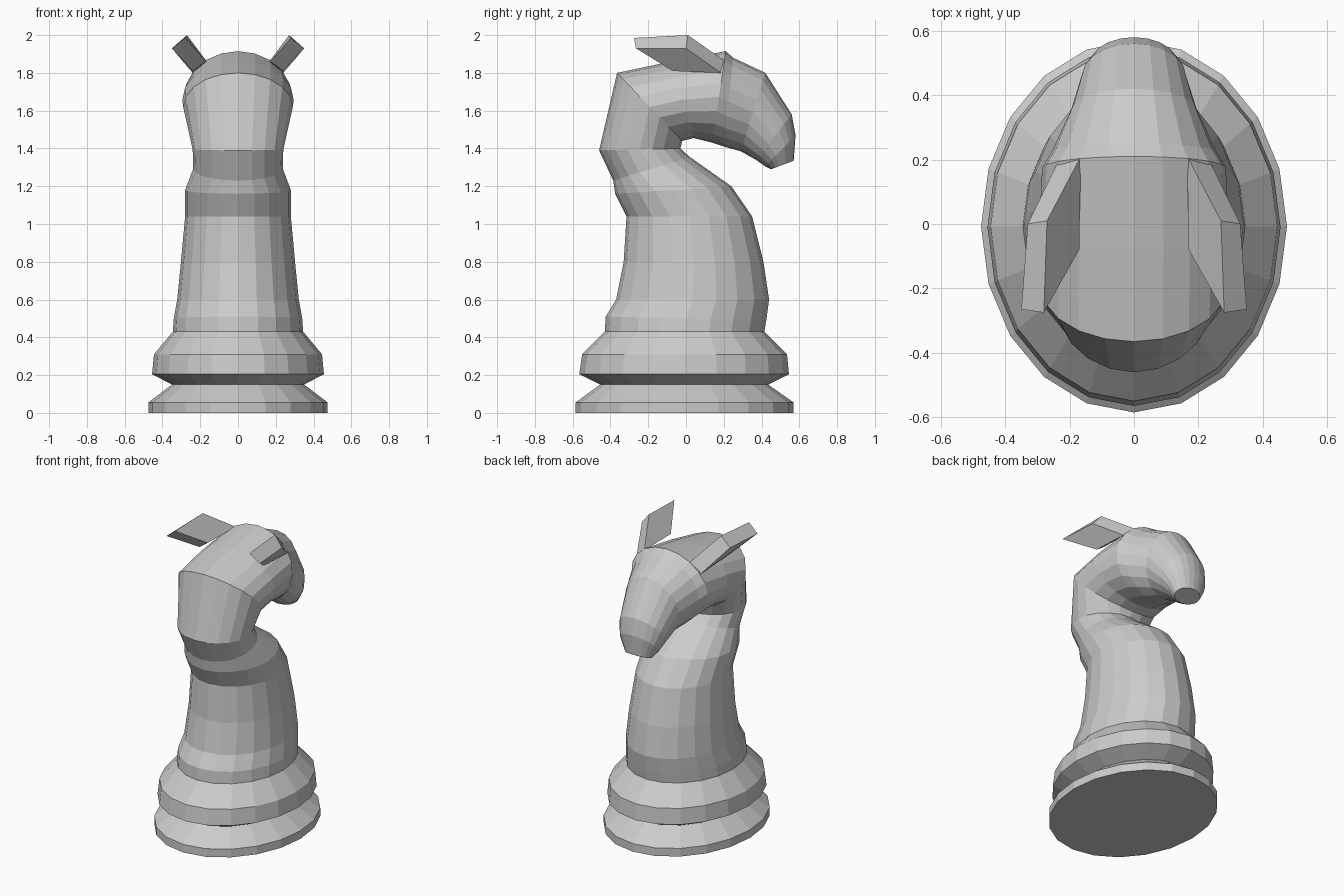
import bpy, bmesh, math
from mathutils import Vector

SIDES = 20


def finish(name, bm):
    bmesh.ops.recalc_face_normals(bm, faces=bm.faces)
    me = bpy.data.meshes.new(name)
    bm.to_mesh(me)
    bm.free()
    ob = bpy.data.objects.new(name, me)
    bpy.context.collection.objects.link(ob)
    return ob


def loft(name, sections):
    """Each section: (y0, z0, y1, z1, half width), an ellipse across that line."""
    bm = bmesh.new()
    rings = []
    for y0, z0, y1, z1, w in sections:
        a, b = Vector((0, y0, z0)), Vector((0, y1, z1))
        mid, half = (a + b) / 2, (a - b) / 2
        ring = []
        for i in range(SIDES):
            t = math.tau * i / SIDES
            ring.append(bm.verts.new(mid + half * math.cos(t) + Vector((w * math.sin(t), 0, 0))))
        rings.append(ring)
    for r, s in zip(rings, rings[1:]):
        for i in range(SIDES):
            j = (i + 1) % SIDES
            bm.faces.new((r[i], r[j], s[j], s[i]))
    bm.faces.new(rings[0])
    bm.faces.new(rings[-1])
    return finish(name, bm)


# oval stepped base
base = [(0.00, -0.585, 0.57, 0.475), (0.055, -0.585, 0.57, 0.475),
        (0.15, -0.455, 0.435, 0.35), (0.205, -0.565, 0.545, 0.455),
        (0.31, -0.55, 0.535, 0.445), (0.43, -0.43, 0.415, 0.345)]
loft("base", [(a, z, b, z, w) for z, a, b, w in base])

# neck sweeping into the head and muzzle
loft("neck_and_head", [
    (-0.43, 0.43, 0.415, 0.43, 0.345),
    (-0.425, 0.51, 0.425, 0.49, 0.34),
    (-0.37, 0.60, 0.44, 0.60, 0.322),
    (-0.33, 0.80, 0.41, 0.80, 0.302),
    (-0.315, 1.04, 0.35, 1.04, 0.28),
    (-0.375, 1.16, 0.24, 1.20, 0.28),
    (-0.385, 1.23, 0.02, 1.355, 0.237),
    (-0.46, 1.39, -0.03, 1.40, 0.24),
    (-0.365, 1.80, -0.02, 1.44, 0.29),
    (-0.08, 1.86, 0.04, 1.455, 0.295),
    (0.21, 1.915, 0.14, 1.43, 0.285),
    (0.25, 1.88, 0.20, 1.41, 0.255),
    (0.42, 1.80, 0.29, 1.385, 0.195),
    (0.56, 1.58, 0.37, 1.34, 0.16),
    (0.58, 1.47, 0.42, 1.305, 0.135),
    (0.57, 1.335, 0.45, 1.29, 0.09),
])

# slanted slab ears, mirrored
outer = [(0.35, -0.265, 1.93), (0.33, 0.0, 1.93), (0.24, 0.185, 1.80), (0.24, -0.07, 1.81)]
inner = [(0.28, -0.275, 1.985), (0.27, 0.01, 2.0), (0.165, 0.21, 1.86), (0.17, -0.08, 1.86)]
for name, side in (("right_ear", 1), ("left_ear", -1)):
    bm = bmesh.new()
    o, n = [[bm.verts.new((x * side, y, z)) for x, y, z in pts] for pts in (outer, inner)]
    bm.faces.new(o)
    bm.faces.new(n)
    for i in range(4):
        j = (i + 1) % 4
        bm.faces.new((o[i], o[j], n[j], n[i]))
    finish(name, bm)
